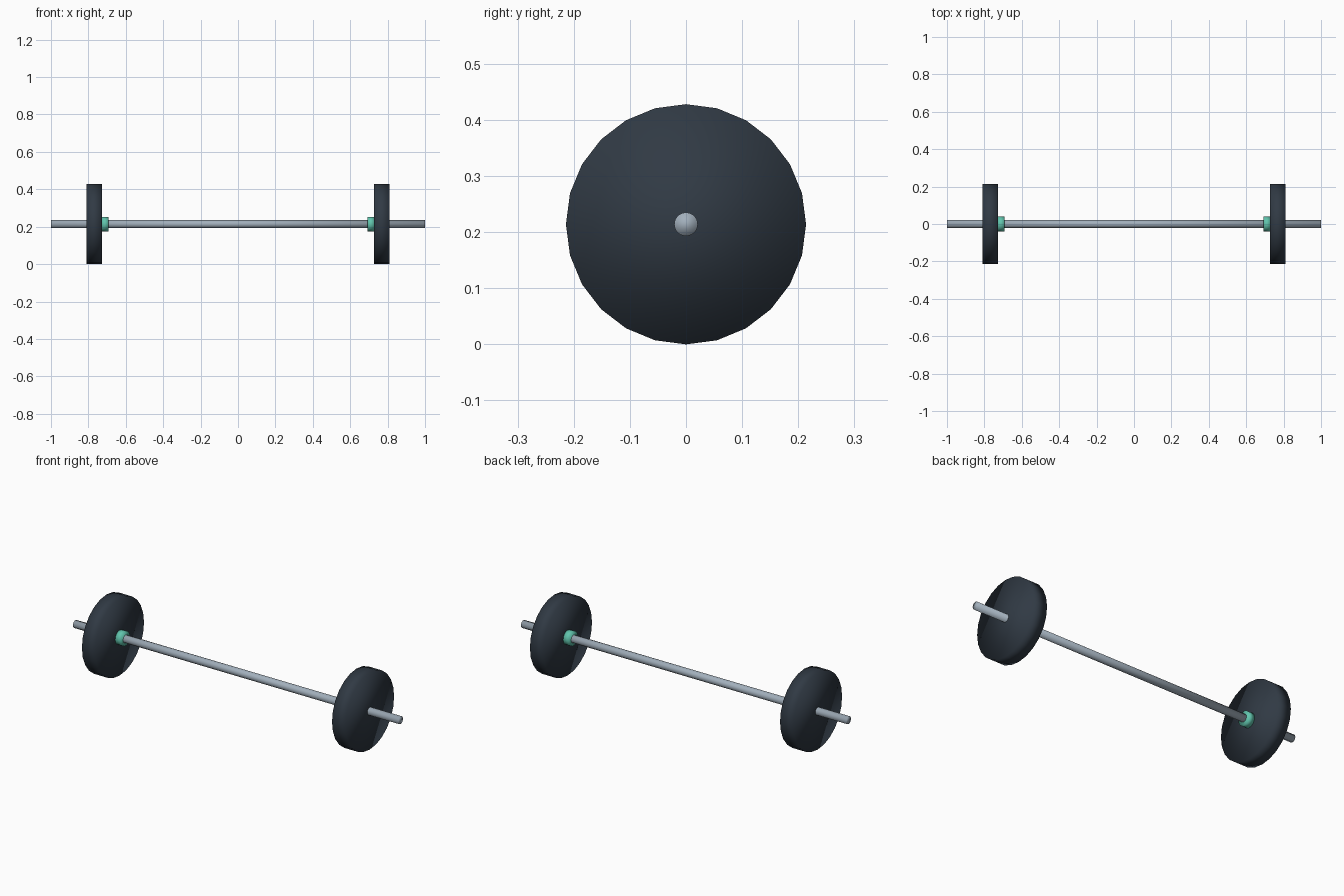
import bpy
from math import pi

if "Cube" in bpy.data.objects:
    bpy.data.objects.remove(bpy.data.objects["Cube"])

PLATE_R = 0.214
SIDES = 24


def material(name, rgb):
    mat = bpy.data.materials.new(name)
    mat.diffuse_color = (*rgb, 1)
    mat.use_nodes = True
    mat.node_tree.nodes["Principled BSDF"].inputs["Base Color"].default_value = mat.diffuse_color
    return mat


def disc(name, x0, x1, radius, mat):
    """Smooth-shaded cylinder along x, from x0 to x1, on the bar axis."""
    bpy.ops.mesh.primitive_cylinder_add(
        vertices=SIDES, radius=radius, depth=x1 - x0,
        location=((x0 + x1) / 2, 0, PLATE_R), rotation=(0, pi / 2, 0))
    obj = bpy.context.object
    obj.name = name
    bpy.ops.object.transform_apply(location=False, rotation=True, scale=True)
    bpy.ops.object.shade_smooth()
    obj.data.materials.append(mat)
    return obj


steel = material("steel", (0.36, 0.43, 0.50))
rubber = material("rubber", (0.030, 0.042, 0.058))
green = material("green", (0.12, 0.56, 0.42))

# Bar through both weights
disc("bar", -1.0, 1.0, 0.021, steel)

# Weight plate and inner collar at each end
for side, s in (("left", -1), ("right", 1)):
    for part, a, b, r, mat in (("plate", 0.728, 0.810, PLATE_R, rubber),
                               ("collar", 0.692, 0.730, 0.039, green)):
        x0, x1 = sorted((s * a, s * b))
        disc(f"{side}_{part}", x0, x1, r, mat)
